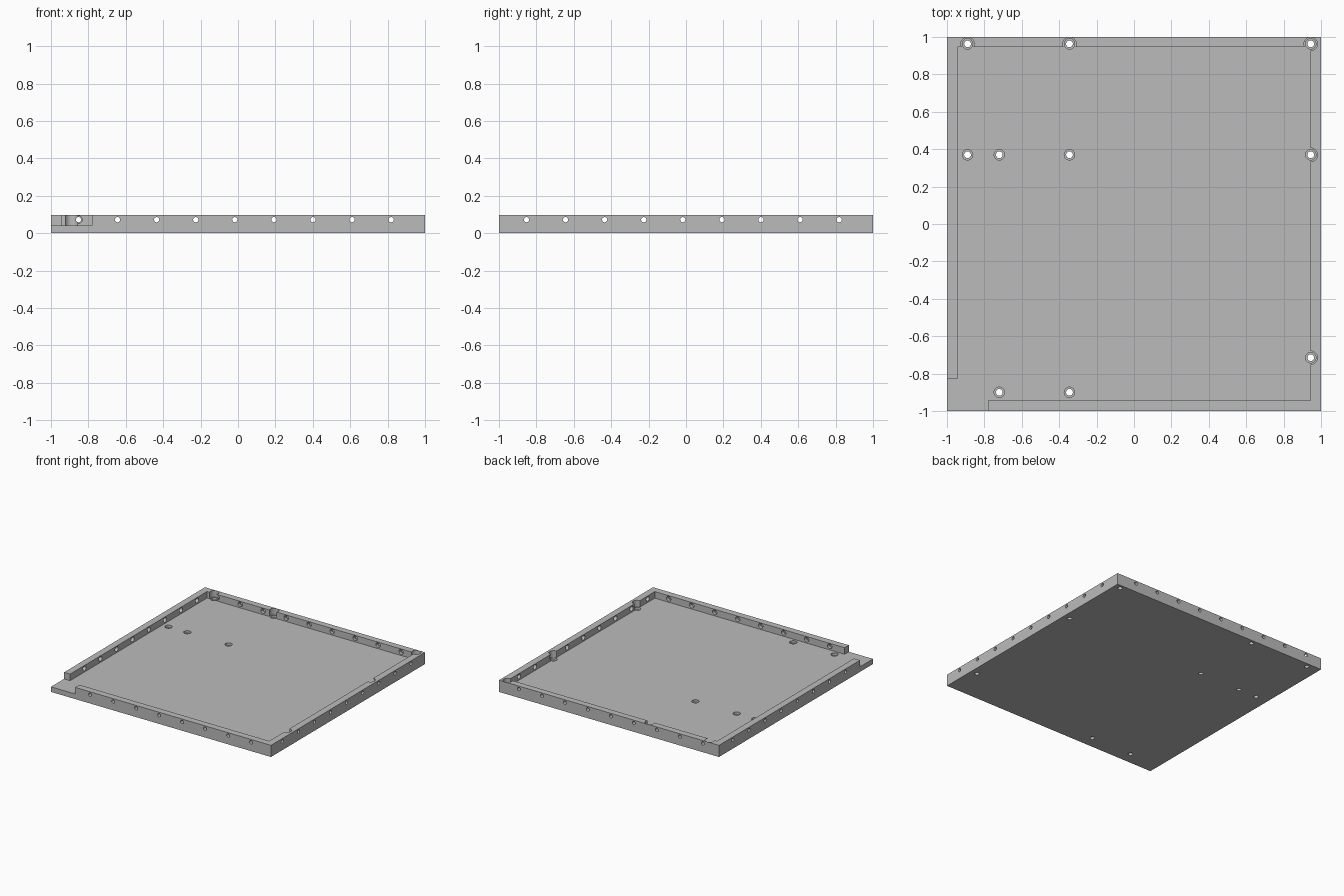
import bpy, bmesh, math
from mathutils import Matrix, Vector

if "Cube" in bpy.data.objects:
    bpy.data.objects.remove(bpy.data.objects["Cube"])

FLOOR, TOP, HOLE_Z = 0.042, 0.096, 0.072

grey = bpy.data.materials.new("plain grey")
grey.diffuse_color = (0.5, 0.5, 0.5, 1)
grey.use_nodes = True
grey.node_tree.nodes["Principled BSDF"].inputs["Base Color"].default_value = grey.diffuse_color


def prism(name, points, z0, z1):
    """Extrude a flat outline from z0 to z1."""
    bm = bmesh.new()
    face = bm.faces.new([bm.verts.new((x, y, z0)) for x, y in points])
    out = bmesh.ops.extrude_face_region(bm, geom=[face])
    bmesh.ops.translate(bm, vec=(0, 0, z1 - z0),
                        verts=[v for v in out["geom"] if isinstance(v, bmesh.types.BMVert)])
    bmesh.ops.recalc_face_normals(bm, faces=bm.faces)
    return finish(name, bm)


def rods(name, centres, axis, length, radius, sides=24):
    """Several parallel cylinders in one object."""
    bm = bmesh.new()
    turn = Vector((0, 0, 1)).rotation_difference(Vector(axis)).to_matrix().to_4x4()
    for c in centres:
        bmesh.ops.create_cone(bm, cap_ends=True, segments=sides, radius1=radius,
                              radius2=radius, depth=length,
                              matrix=Matrix.Translation(c) @ turn)
    return finish(name, bm)


def finish(name, bm):
    mesh = bpy.data.meshes.new(name)
    bm.to_mesh(mesh)
    bm.free()
    mesh.materials.append(grey)
    obj = bpy.data.objects.new(name, mesh)
    bpy.context.collection.objects.link(obj)
    return obj


def cut(target, cutter):
    """Subtract the cutter, then remove it."""
    cutter.hide_render = True
    mod = target.modifiers.new("cut", "BOOLEAN")
    mod.operation, mod.solver, mod.object = "DIFFERENCE", "EXACT", cutter
    bpy.context.view_layer.objects.active = target
    bpy.ops.object.modifier_apply(modifier=mod.name)
    bpy.data.objects.remove(cutter)


# Solid block of the tray
tray = prism("tray", [(-1, -1), (1, -1), (1, 1), (-1, 1)], 0, TOP)

# Inside space, open at the front left corner
cut(tray, prism("cavity", [(-1.1, -1.1), (-0.78, -1.1), (-0.78, -0.945), (0.945, -0.945),
                           (0.945, 0.947), (-0.945, 0.947), (-0.945, -0.83), (-1.1, -0.83)],
                FLOOR, 0.2))

# Floor screw holes, with round pockets where they meet the walls
screws = [(-0.89, 0.963), (-0.345, 0.963), (0.945, 0.963),
          (-0.89, 0.37), (-0.72, 0.37), (-0.345, 0.37), (0.945, 0.37),
          (0.945, -0.715), (-0.72, -0.90), (-0.345, -0.90)]
at_wall = [s for s in screws if s[0] > 0.9 or s[1] > 0.9]
up = (0, 0, 1)
cut(tray, rods("pockets", [(x, y, FLOOR + 0.1) for x, y in at_wall], up, 0.2, 0.036, 32))
cut(tray, rods("screw_recesses", [(x, y, 0.122) for x, y in screws], up, 0.2, 0.028))
cut(tray, rods("screw_holes", [(x, y, 0) for x, y in screws], up, 0.3, 0.018))

# Rows of wall holes, wider on the inner side
steps = [-0.853 + 0.209 * i for i in range(9)]
for label, axis, spots in (("x", (1, 0, 0), [(0, s, HOLE_Z) for s in steps]),
                           ("y", (0, 1, 0), [(s, 0, HOLE_Z) for s in steps])):
    cut(tray, rods("wall_holes_" + label, spots, axis, 2.2, 0.014))
    cut(tray, rods("wall_recesses_" + label, spots, axis, 1.94, 0.02))

# Smooth round holes, sharp edges elsewhere
bpy.ops.object.select_all(action="DESELECT")
tray.select_set(True)
bpy.context.view_layer.objects.active = tray
bpy.ops.object.shade_smooth_by_angle(angle=math.radians(30))
